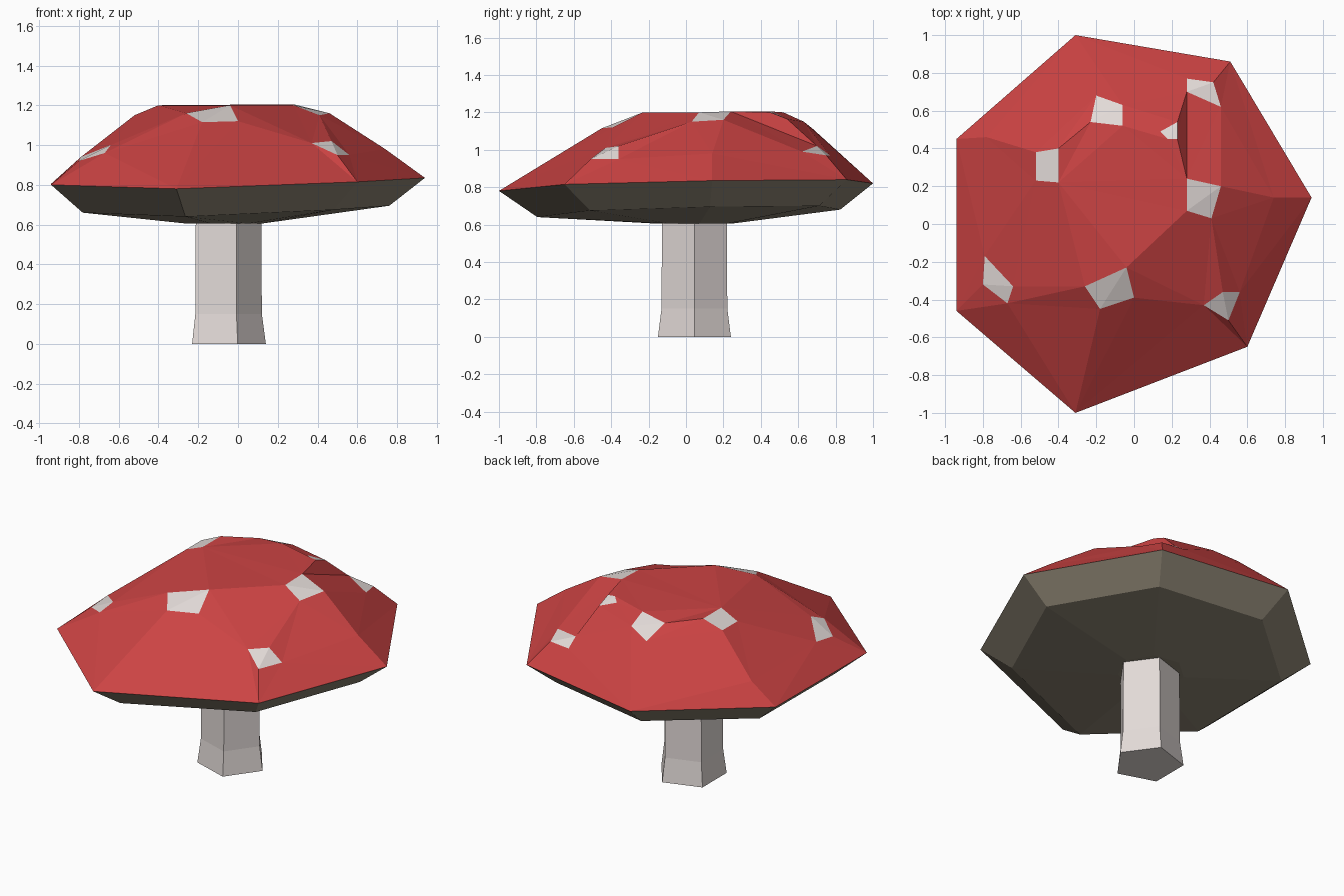
import bpy, bmesh, math
from mathutils import Vector
from mathutils.geometry import delaunay_2d_cdt

if "Cube" in bpy.data.objects:
    bpy.data.objects.remove(bpy.data.objects["Cube"])


def material(name, rgb):
    m = bpy.data.materials.new(name)
    m.diffuse_color = (*rgb, 1)
    m.use_nodes = True
    m.node_tree.nodes["Principled BSDF"].inputs["Base Color"].default_value = m.diffuse_color
    return m


red = material("cap red", (0.60, 0.056, 0.056))
pale = material("pale white", (0.76, 0.70, 0.68))
gill = material("gill brown", (0.27, 0.235, 0.175))


def add_object(name, bm, mats):
    bmesh.ops.recalc_face_normals(bm, faces=bm.faces)
    me = bpy.data.meshes.new(name)
    bm.to_mesh(me)
    bm.free()
    for m in mats:
        me.materials.append(m)
    ob = bpy.data.objects.new(name, me)
    bpy.context.collection.objects.link(ob)
    return ob


def bridge(bm, lower, upper, mat=0):
    n = len(lower)
    for i in range(n):
        j = (i + 1) % n
        bm.faces.new((lower[i], lower[j], upper[j], upper[i])).material_index = mat


# Pale spots: four corners each, lying on the faceted cap
spots = [
    [(-.20, .68, 1.11), (-.23, .54, 1.18), (-.06, .52, 1.20), (-.06, .63, 1.15)],
    [(.14, .49, 1.19), (.18, .45, 1.205), (.23, .45, 1.20), (.23, .54, 1.165)],
    [(.28, .77, .97), (.28, .70, 1.02), (.46, .62, .99), (.42, .75, .97)],
    [(-.52, .38, 1.15), (-.52, .23, 1.15), (-.40, .22, 1.20), (-.40, .40, 1.20)],
    [(.28, .24, 1.205), (.28, .07, 1.20), (.41, .03, 1.15), (.46, .20, 1.16)],
    [(-.79, -.17, .94), (-.80, -.32, .92), (-.67, -.42, .96), (-.64, -.33, 1.0)],
    [(-.26, -.33, 1.16), (-.18, -.45, 1.115), (0, -.39, 1.12), (-.04, -.23, 1.20)],
    [(.47, -.36, 1.02), (.37, -.43, 1.01), (.50, -.51, .95), (.56, -.36, .95)],
]
# Seven-sided rim and two loose cap points
rim = [(-.31, 1.0, .82), (.51, .86, .84), (.94, .14, .835), (.60, -.65, .815),
       (-.31, -1.0, .78), (-.94, -.46, .80), (-.94, .45, .805)]
extra = [(.74, .14, .98), (-.78, .46, .93)]
# Ridges of the cap, as point index pairs
ridges = [(23, 24), (26, 29), (17, 27), (2, 4), (1, 15), (16, 9), (16, 6), (7, 9),
          (14, 27), (32, 0), (33, 39), (33, 11), (35, 30), (36, 25), (40, 12),
          (38, 40), (34, 39), (39, 19), (40, 32)]

pts = [p for s in spots for p in s] + rim + extra
edges = ridges + [(4 * s + c, 4 * s + (c + 1) % 4) for s in range(8) for c in range(4)]
edges += [(32 + i, 32 + (i + 1) % 7) for i in range(7)]
vs, _, tris, origin, _, _ = delaunay_2d_cdt(
    [Vector(p[:2]) for p in pts], edges, [], 0, 1e-5)

# Cap: top facets, spots coloured where a facet lies within one spot
bm = bmesh.new()
src = [o[0] for o in origin]
bv = [bm.verts.new(pts[k]) for k in src]
for t in tris:
    f = bm.faces.new([bv[i] for i in t])
    owner = {src[i] // 4 for i in t}
    f.material_index = 1 if len(owner) == 1 and max(src[i] for i in t) < 32 else 0

# Cap underside: slanted band, then shallow gills in to the stem
rim_v = [bv[src.index(32 + i)] for i in range(7)]
band = [bm.verts.new((x * .82 - .01, y * .81 + .015, z - .14)) for x, y, z in rim]
inner = [bm.verts.new((x * .2 - .07, y * .2 + .045, .605)) for x, y, z in rim]
bridge(bm, band, rim_v, 2)
bridge(bm, inner, band, 2)
bm.faces.new(inner).material_index = 2
add_object("mushroom_cap", bm, [red, pale, gill])

# Stem: five-sided, flared at the foot
bm = bmesh.new()
rings = []
for r, z in ((.205, 0), (.185, .15), (.182, .64)):
    rings.append([bm.verts.new((-.065 + r * math.cos(a * math.tau / 5),
                                .045 + r * math.sin(a * math.tau / 5), z))
                  for a in range(5)])
bridge(bm, rings[0], rings[1])
bridge(bm, rings[1], rings[2])
bm.faces.new(rings[0])
bm.faces.new(rings[2])
add_object("mushroom_stem", bm, [pale])
